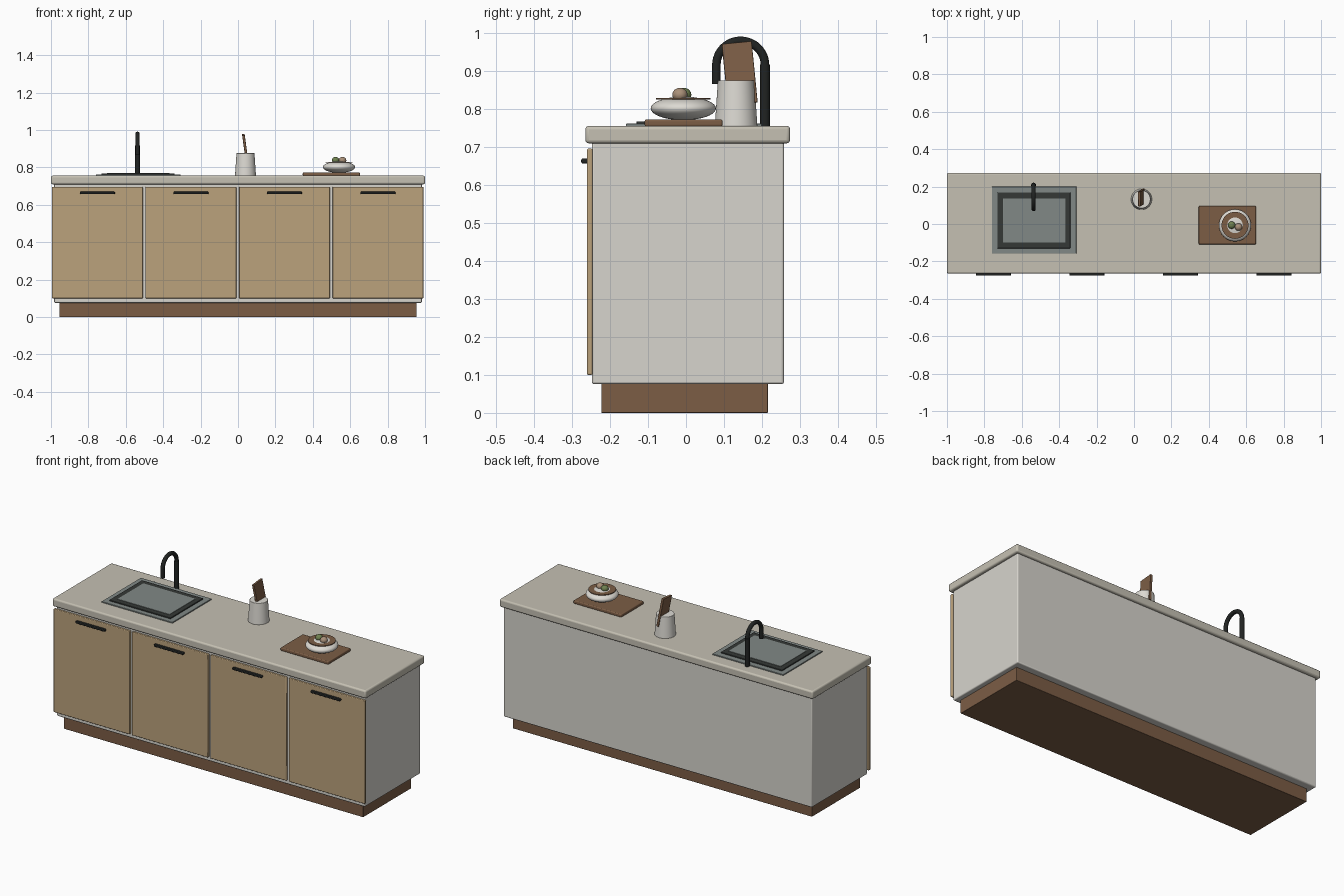
import bpy, math
from mathutils import Vector

if "Cube" in bpy.data.objects:
    bpy.data.objects.remove(bpy.data.objects["Cube"])


def mat(name, rgb):
    m = bpy.data.materials.new(name)
    m.diffuse_color = (*rgb, 1)
    m.use_nodes = True
    m.node_tree.nodes["Principled BSDF"].inputs["Base Color"].default_value = m.diffuse_color
    return m


STONE = mat("stone", (0.56, 0.53, 0.45))
PAINT = mat("paint", (0.68, 0.66, 0.61))
OAK = mat("oak", (0.50, 0.36, 0.20))
WALNUT = mat("walnut", (0.20, 0.11, 0.06))
BLACK = mat("black_metal", (0.015, 0.017, 0.016))
STEEL = mat("steel", (0.22, 0.25, 0.24))
RIM = mat("dark_rim", (0.035, 0.04, 0.037))
CERAMIC = mat("ceramic", (0.72, 0.70, 0.65))
GREEN = mat("green_fruit", (0.16, 0.22, 0.08))
TAN = mat("tan_fruit", (0.40, 0.28, 0.19))


def finish(o, name, m, bevel=0):
    o.name = name
    o.data.materials.append(m)
    if bevel:
        b = o.modifiers.new("bevel", 'BEVEL')
        b.width, b.segments, b.limit_method = bevel, 3, 'ANGLE'
    bpy.ops.object.shade_smooth_by_angle(angle=math.radians(35))
    return o


def box(name, lo, hi, m, bevel=0.0, rot=(0, 0, 0)):
    lo, hi = Vector(lo), Vector(hi)
    bpy.ops.mesh.primitive_cube_add(size=1, location=(lo + hi) / 2)
    o = bpy.context.object
    o.scale = hi - lo
    bpy.ops.object.transform_apply(location=False, rotation=False, scale=True)
    o.rotation_euler = rot
    return finish(o, name, m, bevel)


def cone(name, loc, r1, r2, h, m, bevel=0.0):
    bpy.ops.mesh.primitive_cone_add(vertices=48, radius1=r1, radius2=r2, depth=h,
                                    location=(loc[0], loc[1], loc[2] + h / 2))
    return finish(bpy.context.object, name, m, bevel)


def ellipsoid(name, loc, radii, m):
    bpy.ops.mesh.primitive_uv_sphere_add(segments=40, ring_count=20, radius=1, location=loc)
    o = bpy.context.object
    o.scale = radii
    bpy.ops.object.transform_apply(location=False, rotation=False, scale=True)
    return finish(o, name, m)


# Cabinet
box("plinth", (-0.955, -0.223, 0), (0.955, 0.216, 0.08), WALNUT, 0.002)
box("cabinet_body", (-0.983, -0.248, 0.076), (0.983, 0.258, 0.715), PAINT, 0.006)
box("countertop", (-1, -0.265, 0.71), (1, 0.274, 0.756), STONE, 0.009)

# Doors with bar handles
for i in range(4):
    x = -0.752 + 0.5 * i
    box(f"door_{i + 1}", (x - 0.243, -0.261, 0.1), (x + 0.243, -0.246, 0.696), OAK, 0.004)
    box(f"handle_{i + 1}", (x - 0.094, -0.276, 0.657), (x + 0.094, -0.258, 0.67), BLACK, 0.004)

# Sink
box("sink_flange", (-0.76, -0.158, 0.75), (-0.308, 0.2, 0.762), STEEL, 0.002)
box("sink_rim", (-0.73, -0.13, 0.755), (-0.34, 0.168, 0.768), RIM, 0.002)
box("sink_basin", (-0.70, -0.10, 0.76), (-0.367, 0.137, 0.77), STEEL, 0.001)

# Faucet: upright post and swept arch
cone("faucet_post", (-0.537, 0.208, 0.755), 0.013, 0.013, 0.163, BLACK, 0.001)
path = [(0.208, 0.90)]
path += [(0.144 + 0.064 * math.cos(math.pi * k / 24), 0.916 + 0.064 * math.sin(math.pi * k / 24))
         for k in range(25)]
path += [(0.080, 0.866)]
cu = bpy.data.curves.new("faucet_arch", 'CURVE')
cu.dimensions = '3D'
cu.bevel_depth, cu.bevel_resolution, cu.use_fill_caps = 0.0115, 5, True
sp = cu.splines.new('POLY')
sp.points.add(len(path) - 1)
for p, (y, z) in zip(sp.points, path):
    p.co = (-0.537, y, z, 1)
arch = bpy.data.objects.new("faucet_arch", cu)
bpy.context.collection.objects.link(arch)
cu.materials.append(BLACK)

# Utensil crock with a leaning wooden paddle
cone("crock", (0.04, 0.132, 0.755), 0.056, 0.048, 0.121, CERAMIC, 0.002)
box("paddle", (0.033, 0.102, 0.813), (0.047, 0.181, 0.976), WALNUT, 0.002,
    rot=(math.radians(5.6), math.radians(-8), 0))

# Cutting board, bowl and fruit
box("cutting_board", (0.346, -0.109, 0.754), (0.652, 0.096, 0.773), WALNUT, 0.005)
ellipsoid("bowl", (0.54, -0.007, 0.802), (0.086, 0.086, 0.031), CERAMIC)
cone("bowl_liner", (0.54, -0.007, 0.825), 0.072, 0.072, 0.004, WALNUT)
ellipsoid("green_fruit", (0.522, -0.006, 0.838), (0.02, 0.02, 0.018), GREEN)
ellipsoid("tan_fruit", (0.559, -0.016, 0.838), (0.02, 0.02, 0.018), TAN)
